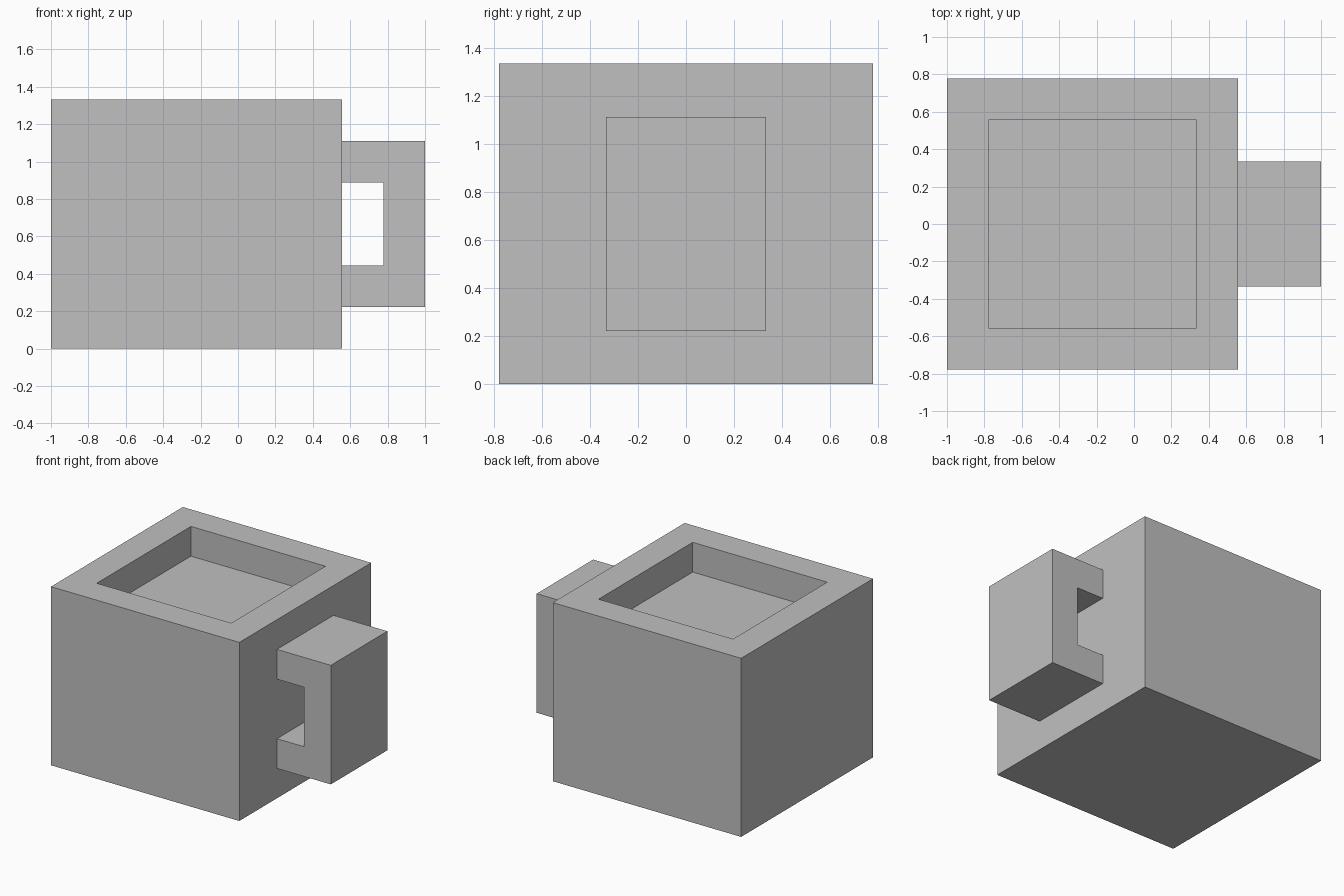
import bpy
import bmesh
from mathutils import Vector

cube = bpy.data.objects.get("Cube")
if cube:
    bpy.data.objects.remove(cube, do_unlink=True)

U = 2 / 9  # block unit

grey = bpy.data.materials.new("plain grey")
grey.use_nodes = True
colour = (0.53, 0.53, 0.53, 1)
grey.diffuse_color = colour
grey.node_tree.nodes["Principled BSDF"].inputs["Base Color"].default_value = colour


def finish(bm, name):
    bmesh.ops.recalc_face_normals(bm, faces=bm.faces)
    mesh = bpy.data.meshes.new(name)
    bm.to_mesh(mesh)
    bm.free()
    mesh.materials.append(grey)
    obj = bpy.data.objects.new(name, mesh)
    bpy.context.collection.objects.link(obj)
    return obj


# Mug body: square block with an inset rim and a sunken top
left, right, half, height = -4.5 * U, 2.5 * U, 3.5 * U, 6 * U
bm = bmesh.new()
bmesh.ops.create_cube(bm, size=1)
bmesh.ops.scale(bm, vec=(right - left, 2 * half, height), verts=bm.verts)
bmesh.ops.translate(bm, vec=((left + right) / 2, 0, height / 2), verts=bm.verts)
bm.normal_update()
top = max(bm.faces, key=lambda f: f.calc_center_median().z)
bmesh.ops.inset_region(bm, faces=[top], thickness=U, use_even_offset=True)
well = bmesh.ops.extrude_face_region(bm, geom=[top])
floor_verts = [v for v in well["geom"] if isinstance(v, bmesh.types.BMVert)]
bmesh.ops.translate(bm, vec=(0, 0, -U), verts=floor_verts)
if top.is_valid:
    bmesh.ops.delete(bm, geom=[top], context="FACES_ONLY")
finish(bm, "mug_body")

# Handle: C-shaped profile extruded across the depth
profile = [(2.5, 1), (4.5, 1), (4.5, 5), (2.5, 5),
           (2.5, 4), (3.5, 4), (3.5, 2), (2.5, 2)]
bm = bmesh.new()
side = bm.faces.new([bm.verts.new((x * U, -1.5 * U, z * U)) for x, z in profile])
sweep = bmesh.ops.extrude_face_region(bm, geom=[side])
far_verts = [v for v in sweep["geom"] if isinstance(v, bmesh.types.BMVert)]
bmesh.ops.translate(bm, vec=Vector((0, 3 * U, 0)), verts=far_verts)
if not any(f.calc_center_median().y < -1.4 * U for f in bm.faces):
    bm.faces.new([v for v in bm.verts if v.co.y < 0])
finish(bm, "mug_handle")
